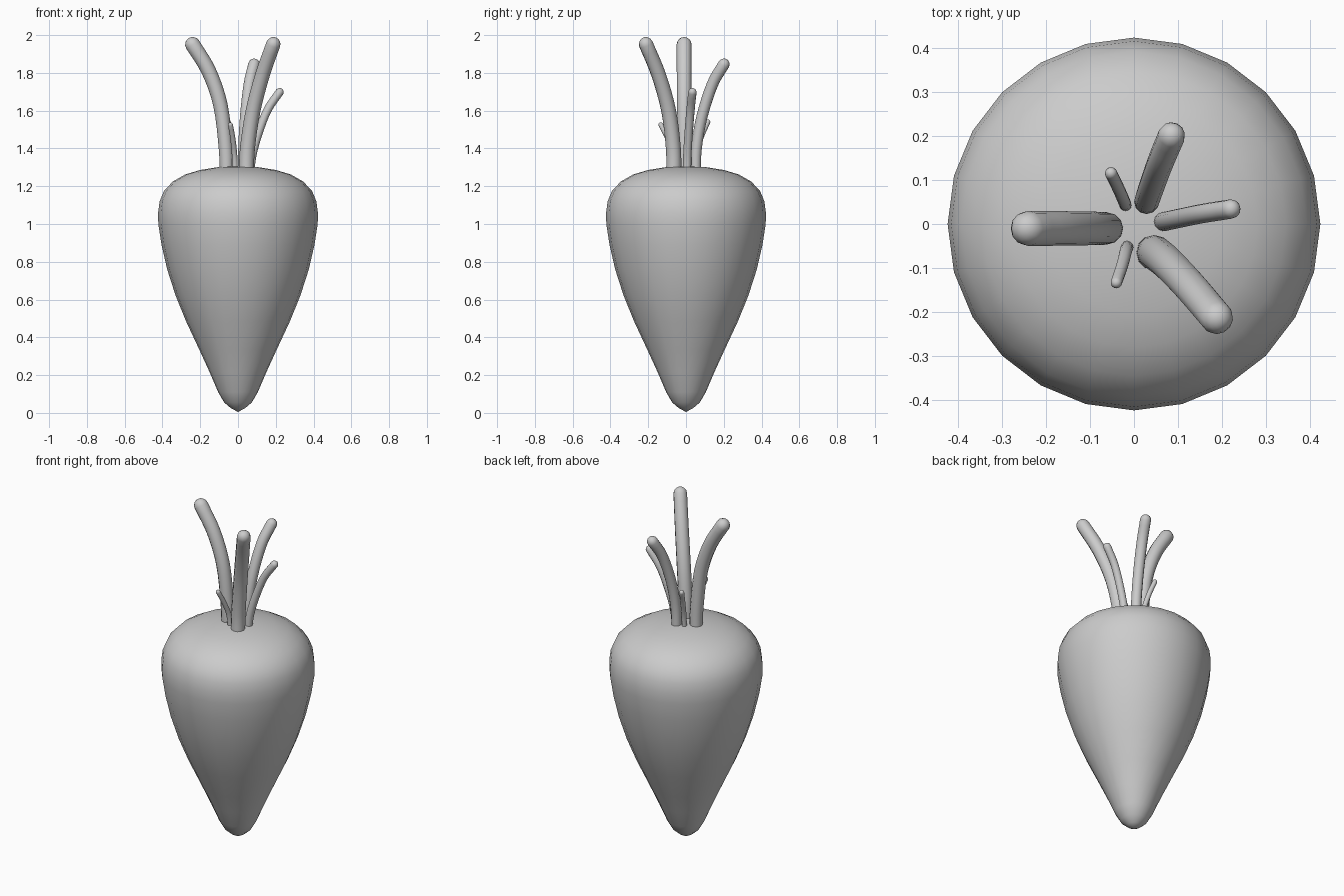
import bpy, bmesh, math
from mathutils import Vector

if "Cube" in bpy.data.objects:
    bpy.data.objects.remove(bpy.data.objects["Cube"])


def make_object(name, bm):
    bmesh.ops.recalc_face_normals(bm, faces=bm.faces)
    me = bpy.data.meshes.new(name)
    bm.to_mesh(me)
    bm.free()
    for p in me.polygons:
        p.use_smooth = True
    ob = bpy.data.objects.new(name, me)
    bpy.context.collection.objects.link(ob)
    return ob


def skin(bm, rings, start, end):
    # join consecutive rings and close both ends with a fan
    n = len(rings[0])
    vr = [[bm.verts.new(p) for p in ring] for ring in rings]
    for a, b in zip(vr, vr[1:]):
        for i in range(n):
            j = (i + 1) % n
            bm.faces.new((a[i], a[j], b[j], b[i]))
    for ring, tip in ((vr[0], start), (vr[-1], end)):
        v = bm.verts.new(tip)
        for i in range(n):
            bm.faces.new((ring[i], ring[(i + 1) % n], v))


def catmull(p, steps):
    p = [2 * p[0] - p[1]] + p + [2 * p[-1] - p[-2]]
    out = []
    for a, b, c, d in zip(p, p[1:], p[2:], p[3:]):
        for s in range(steps):
            t = s / steps
            out.append(0.5 * (2 * b + (c - a) * t + (2 * a - 5 * b + 4 * c - d) * t * t
                              + (3 * b - a - 3 * c + d) * t ** 3))
    return out + [p[-2]]


# root: lathed profile with 24 sides
profile = [(0.038, 0.025), (0.073, 0.055), (0.105, 0.11), (0.15, 0.215), (0.205, 0.335),
           (0.275, 0.485), (0.33, 0.62), (0.375, 0.76), (0.405, 0.89), (0.422, 1.0),
           (0.423, 1.06), (0.415, 1.12), (0.392, 1.175), (0.345, 1.225), (0.28, 1.262),
           (0.2, 1.286), (0.1, 1.302)]
bm = bmesh.new()
rings = [[(r * math.cos(i * math.tau / 24), r * math.sin(i * math.tau / 24), z)
          for i in range(24)] for r, z in profile]
skin(bm, rings, (0, 0, 0.005), (0, 0, 1.306))
make_object("root", bm)


# stems: round tubes along a bent path with a domed tip
def stem(name, pts, r0, r1, sides=12):
    path = catmull([Vector(p) for p in pts], 4)
    n = len(path)
    stations = []
    for i, p in enumerate(path):
        t = (path[min(i + 1, n - 1)] - path[max(i - 1, 0)]).normalized()
        stations.append((p, t, r0 + (r1 - r0) * i / (n - 1)))
    p, t, r = stations[-1]
    for a in (25, 50, 70):
        a = math.radians(a)
        stations.append((p + t * r * math.sin(a), t, r * math.cos(a)))
    rings = []
    for q, d, rad in stations:
        u = Vector((0, 1, 0)).cross(d).normalized()
        v = d.cross(u)
        rings.append([q + rad * (u * math.cos(k * math.tau / sides) + v * math.sin(k * math.tau / sides))
                      for k in range(sides)])
    bm = bmesh.new()
    skin(bm, rings, path[0], p + t * r)
    make_object(name, bm)


stem("stem_left", [(-0.06, -0.01, 1.25), (-0.065, -0.01, 1.4), (-0.093, -0.01, 1.63),
                   (-0.155, -0.01, 1.81), (-0.24, -0.01, 1.95)], 0.036, 0.040)
stem("stem_front_right", [(0.044, -0.065, 1.25), (0.05, -0.067, 1.4), (0.08, -0.092, 1.6),
                          (0.13, -0.145, 1.79), (0.187, -0.212, 1.952)], 0.040, 0.038)
stem("stem_back_right", [(0.028, 0.05, 1.25), (0.03, 0.055, 1.4), (0.04, 0.085, 1.57),
                         (0.06, 0.14, 1.74), (0.085, 0.2, 1.845)], 0.028, 0.031)
stem("stem_right", [(0.063, 0.005, 1.25), (0.075, 0.007, 1.36), (0.108, 0.014, 1.48),
                    (0.157, 0.024, 1.605), (0.22, 0.034, 1.698)], 0.022, 0.022)
stem("sprout_back", [(-0.018, 0.04, 1.25), (-0.022, 0.05, 1.36), (-0.035, 0.08, 1.46),
                     (-0.052, 0.115, 1.54)], 0.014, 0.014)
stem("sprout_front", [(-0.015, -0.05, 1.25), (-0.018, -0.06, 1.36), (-0.027, -0.095, 1.45),
                      (-0.04, -0.133, 1.525)], 0.015, 0.013)
